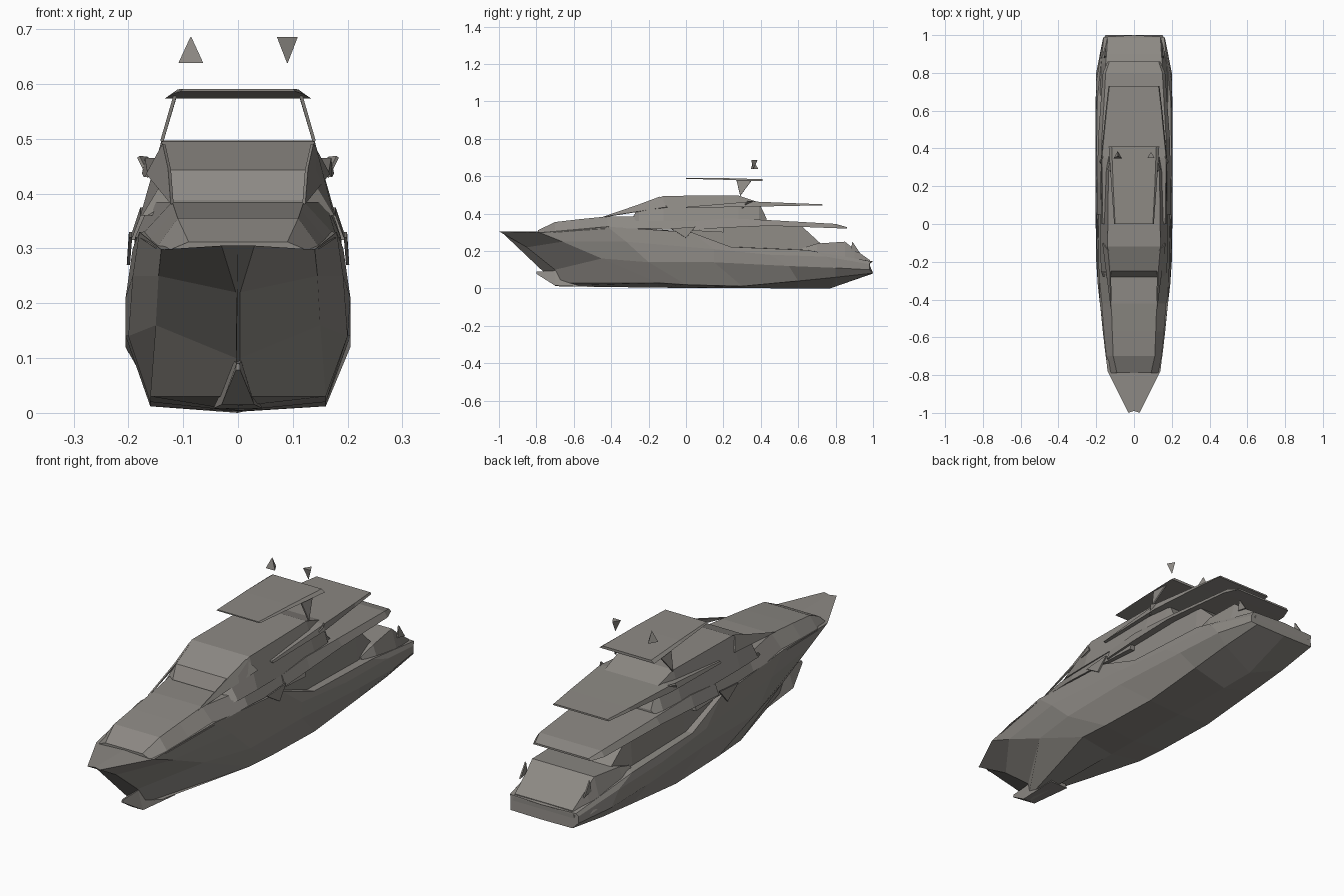
import bpy
import bmesh
from mathutils import Vector

cube = bpy.data.objects.get("Cube")
if cube:
    bpy.data.objects.remove(cube, do_unlink=True)

grey = bpy.data.materials.new("warm grey")
grey.use_nodes = True
colour = (0.265, 0.25, 0.23, 1)
grey.diffuse_color = colour
grey.node_tree.nodes["Principled BSDF"].inputs["Base Color"].default_value = colour


def finish(name, bm):
    """Turn a bmesh into a flat shaded object."""
    bmesh.ops.remove_doubles(bm, verts=bm.verts, dist=0.0005)
    bmesh.ops.recalc_face_normals(bm, faces=bm.faces)
    mesh = bpy.data.meshes.new(name)
    bm.to_mesh(mesh)
    bm.free()
    mesh.materials.append(grey)
    obj = bpy.data.objects.new(name, mesh)
    bpy.context.collection.objects.link(obj)
    return obj


def loft(name, stations):
    """Skin half sections of (x, y, z) points, mirrored in x, with end caps."""
    bm = bmesh.new()
    rings = []
    for half in stations:
        other = [(-x, y, z) for x, y, z in reversed(half) if x > 0]
        rings.append([bm.verts.new(p) for p in list(half) + other])
    count = len(rings[0])
    for a, b in zip(rings, rings[1:]):
        for i in range(count):
            j = (i + 1) % count
            bm.faces.new((a[i], a[j], b[j], b[i]))
    bm.faces.new(rings[0])
    bm.faces.new(rings[-1])
    return finish(name, bm)


def house(name, rows):
    """Tapered deckhouse from rows of y, base half width, base z, top half width, top z."""
    return loft(name, [[(bx, y, bz), (tx, y, tz)] for y, bx, bz, tx, tz in rows])


def panel(name, points, thickness=0.006):
    """Thin flat plate through the given points."""
    bm = bmesh.new()
    pts = [Vector(p) for p in points]
    normal = (pts[1] - pts[0]).cross(pts[2] - pts[0]).normalized() * thickness / 2
    a = [bm.verts.new(p - normal) for p in pts]
    b = [bm.verts.new(p + normal) for p in pts]
    bm.faces.new(a)
    bm.faces.new(b)
    for i in range(len(pts)):
        j = (i + 1) % len(pts)
        bm.faces.new((a[i], a[j], b[j], b[i]))
    return finish(name, bm)


def paired_panel(name, points):
    for side, sign in (("left", 1), ("right", -1)):
        panel(side + "_" + name, [(x * sign, y, z) for x, y, z in points])


# Hull: each section runs keel, chine, bilge, knuckle, sheer, deck centre
stem = [(0, -.7, .012), (.004, -.7, .03), (.004, -.7, .1),
        (.004, -.85, .22), (.03, -1, .305), (0, -.99, .305)]
bow_crease = [(0, -.15, .004), (.16, -.15, .03), (.15, -.45, .16),
              (.145, -.66, .25), (.14, -.78, .298), (0, -.78, .305)]
forward = [(0, .0, .003), (.16, .0, .02), (.2, -.2, .14),
           (.192, -.32, .25), (.18, -.42, .33), (0, -.42, .34)]
middle = [(0, .3, .002), (.16, .3, .012), (.205, .15, .14),
          (.205, .15, .21), (.192, .03, .30), (0, .03, .3)]
waist = [(0, .6, 0), (.16, .6, .04), (.205, .55, .12),
         (.205, .45, .18), (.2, .24, .222), (0, .24, .222)]
quarter = [(0, .77, 0), (.16, .8, .06), (.2, .8, .11),
           (.2, .75, .17), (.195, .65, .205), (0, .65, .21)]
transom = [(0, 1, .08), (.15, 1, .082), (.165, .98, .1),
           (.165, .98, .13), (.16, .99, .145), (0, 1, .145)]
loft("hull", [stem, bow_crease, forward, middle, waist, quarter, transom])

# Bulb at the foot of the stem
house("bow_bulb", [(-.8, .004, .078, .003, .09),
                   (-.7, .03, .015, .006, .095),
                   (-.5, .045, .008, .02, .05)])

# Raised foredeck and main deckhouse
house("foredeck_trunk", [(-.79, .13, .295, .09, .312),
                         (-.7, .15, .3, .11, .355),
                         (-.57, .165, .31, .115, .37),
                         (-.42, .18, .32, .12, .385),
                         (-.2, .188, .32, .16, .385),
                         (.2, .19, .3, .17, .375)])
house("main_saloon", [(-.05, .18, .24, .17, .36),
                      (.25, .17, .2, .16, .36),
                      (.6, .16, .2, .15, .35),
                      (.72, .15, .2, .14, .24)])

# Aft cockpit and stern slope
house("aft_cockpit", [(.62, .185, .19, .16, .215),
                      (.7, .19, .17, .165, .24),
                      (.85, .185, .13, .15, .25),
                      (.9, .18, .12, .145, .21),
                      (.985, .155, .1, .14, .15)])

# Upper deckhouse with windscreen and sloping roof
house("upper_deckhouse", [(-.28, .165, .36, .12, .388),
                          (-.25, .175, .36, .125, .443),
                          (-.12, .178, .36, .14, .495),
                          (.28, .178, .36, .135, .497),
                          (.39, .165, .36, .13, .46),
                          (.43, .155, .36, .13, .375)])
paired_panel("windscreen_wing", [(.12, -.45, .38), (.165, -.1, .435),
                                 (.135, -.14, .49), (.125, -.26, .445)])

# Overhanging decks, thin towards the stern
house("middle_deck", [(.05, .195, .315, .178, .36),
                      (.22, .195, .325, .178, .375),
                      (.45, .19, .335, .17, .365),
                      (.8, .165, .322, .15, .345),
                      (.86, .14, .32, .13, .328)])
house("upper_deck", [(.0, .172, .43, .165, .436),
                     (.35, .175, .437, .17, .465),
                     (.6, .15, .442, .145, .455),
                     (.73, .135, .443, .13, .45)])

# Hardtop and its struts
house("hardtop", [(.0, .105, .586, .1, .591),
                  (.2, .12, .581, .11, .59),
                  (.41, .134, .573, .118, .584)])
paired_panel("hardtop_strut", [(.115, .27, .578), (.115, .35, .576),
                               (.139, .29, .495)])

# Side fins below the middle deck, shoulder tips and stern fins
paired_panel("side_fin", [(.196, -.08, .32), (.196, .05, .33), (.2, .0, .27)])
paired_panel("shoulder_tip", [(.163, .3, .43), (.182, .33, .467),
                              (.165, .36, .465)])
paired_panel("stern_fin", [(.155, .88, .2), (.155, .89, .25), (.155, .93, .19)])

# Two small mast pods, one upright and one inverted
for name, x, low, high in (("right_mast_pod", -.086, .026, .001),
                           ("left_mast_pod", .09, .001, .022)):
    bpy.ops.mesh.primitive_cone_add(vertices=3, radius1=low, radius2=high,
                                    depth=.047, location=(x, .36, .662))
    pod = bpy.context.object
    pod.name = name
    pod.data.materials.append(grey)
